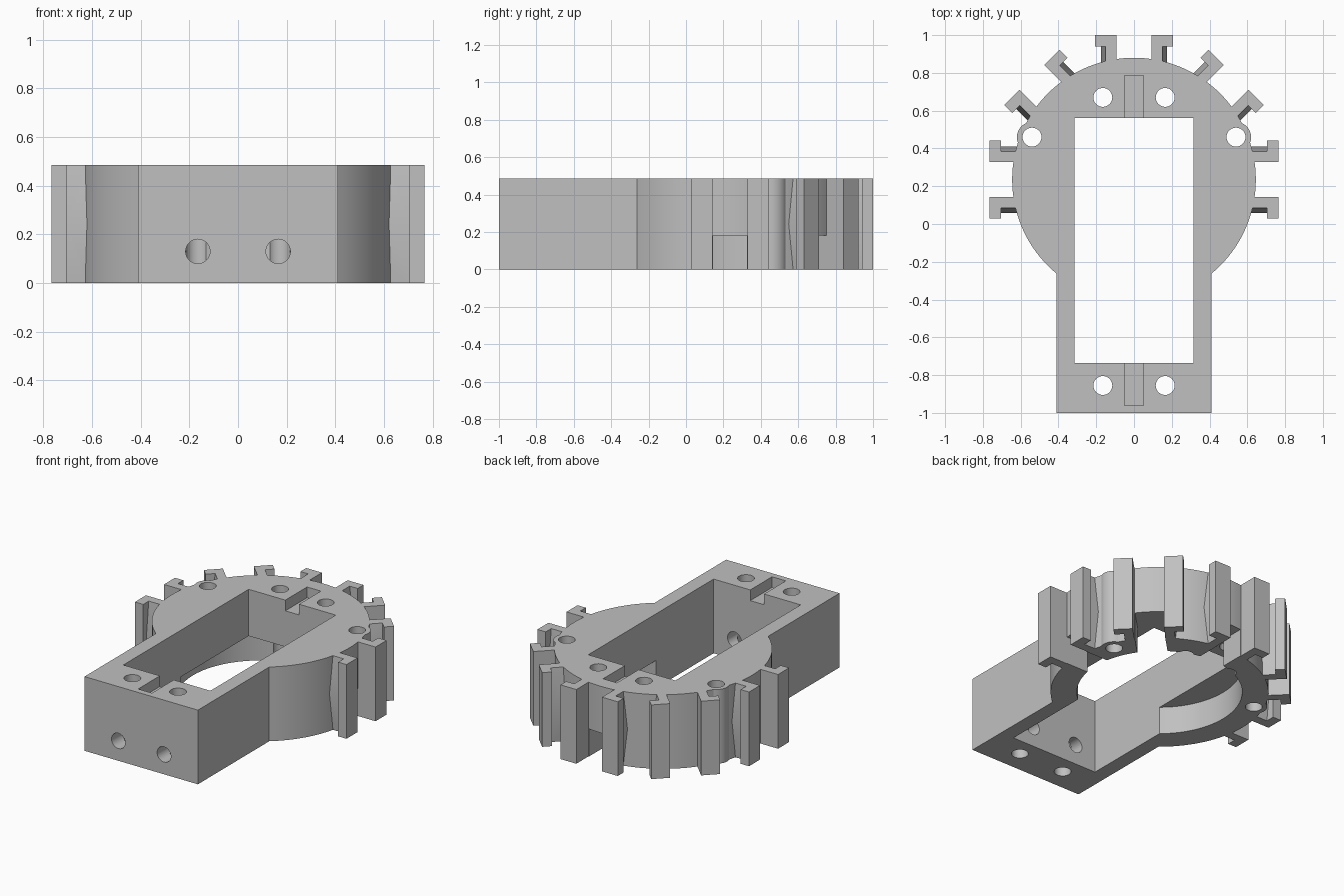
import bpy, bmesh, math
from mathutils import Matrix, Vector

if "Cube" in bpy.data.objects:
    bpy.data.objects.remove(bpy.data.objects["Cube"], do_unlink=True)

H = 0.485            # overall height
CY = 0.235           # y of the ring centre
RING = 0.645         # ring radius
BORE = 0.05          # screw hole radius
CAVITY_TOP = 0.18    # height of the underside cavity and channels
INNER = 0.093        # flush side of each clip

grey = bpy.data.materials.new("matte_grey")
grey.use_nodes = True
colour = (0.53, 0.53, 0.53, 1)
grey.diffuse_color = colour
grey.node_tree.nodes["Principled BSDF"].inputs["Base Color"].default_value = colour


def finish(name, bm):
    bmesh.ops.recalc_face_normals(bm, faces=bm.faces)
    mesh = bpy.data.meshes.new(name)
    bm.to_mesh(mesh)
    bm.free()
    mesh.materials.append(grey)
    obj = bpy.data.objects.new(name, mesh)
    bpy.context.collection.objects.link(obj)
    return obj


def prism(name, points, direction, matrix=Matrix()):
    """Extrude a closed planar profile along a direction."""
    bm = bmesh.new()
    face = bm.faces.new([bm.verts.new(p) for p in points])
    new = bmesh.ops.extrude_face_region(bm, geom=[face])["geom"]
    moved = [v for v in new if isinstance(v, bmesh.types.BMVert)]
    bmesh.ops.translate(bm, verts=moved, vec=Vector(direction))
    bm.transform(matrix)
    return finish(name, bm)


def box(name, x, y, z, matrix=Matrix()):
    corners = [(x[0], y[0], z[0]), (x[1], y[0], z[0]), (x[1], y[1], z[0]), (x[0], y[1], z[0])]
    return prism(name, corners, (0, 0, z[1] - z[0]), matrix)


def cylinder(name, centre, radius, length, sides=32, along_y=False):
    bm = bmesh.new()
    turn = Matrix.Rotation(math.pi / 2, 4, "X") if along_y else Matrix()
    bmesh.ops.create_cone(bm, cap_ends=True, segments=sides, radius1=radius, radius2=radius,
                          depth=length, matrix=Matrix.Translation(centre) @ turn)
    return finish(name, bm)


add, cut = [], []

# Disc with a rectangular arm towards the front
body = cylinder("mount_body", (0, CY, H / 2), RING, H, 128)
add.append(box("arm", (-0.41, 0.41), (-1, 0.2), (0, H)))

# Screw bosses and their holes on the disc sides
for side in (-1, 1):
    add.append(cylinder("boss", (side * 0.54, 0.46, H / 2), 0.08, H))
    cut.append(cylinder("side_hole", (side * 0.54, 0.46, H / 2), BORE, 1))
    for y in (0.67, -0.855):
        cut.append(cylinder("end_hole", (side * 0.165, y, H / 2), BORE, 1))
    cut.append(cylinder("front_hole", (side * 0.165, -0.9, 0.13), BORE, 0.5, along_y=True))

# Clip pairs around the disc, with a channel under each pair
for step in range(5):
    place = Matrix.Translation((0, CY, 0)) @ Matrix.Rotation(step * math.pi / 4, 4, "Z")
    for side in (-1, 1):
        mirror = place @ Matrix.Diagonal((1, side, 1, 1))
        stem = [(INNER, 0), (0.15, 0), (0.176, H / 2), (0.15, H), (INNER, H)]
        add.append(prism("clip_stem", [(0.57, v, z) for v, z in stem], (0.15, 0, 0), mirror))
        add.append(box("clip_cap", (0.705, 0.765), (INNER, 0.207), (0, H), mirror))
    cut.append(box("channel", (0.2, 0.695), (-0.09, 0.09), (-0.1, CAVITY_TOP), place))

# Central window, round underside cavity and two shallow top slots
cut.append(box("window", (-0.315, 0.315), (-0.735, 0.56), (-0.2, 0.7)))
cut.append(cylinder("cavity", (0, CY, CAVITY_TOP - 0.25), 0.49, 0.5, 96))
cut.append(box("back_slot", (-0.05, 0.05), (0.5, 0.785), (H - 0.07, 0.7)))
cut.append(box("front_slot", (-0.05, 0.05), (-0.96, -0.7), (H - 0.07, 0.7)))

# Combine all parts into one solid
for operation, parts in (("UNION", add), ("DIFFERENCE", cut)):
    for part in parts:
        part.hide_render = True
        mod = body.modifiers.new(part.name, "BOOLEAN")
        mod.operation = operation
        mod.solver = "EXACT"
        mod.object = part

bpy.context.view_layer.update()
graph = bpy.context.evaluated_depsgraph_get()
solid = bpy.data.meshes.new_from_object(body.evaluated_get(graph))
body.modifiers.clear()
body.data = solid
for part in add + cut:
    bpy.data.objects.remove(part, do_unlink=True)

solid.materials.clear()
solid.materials.append(grey)
for face in solid.polygons:
    face.material_index = 0

# Smooth the round walls and keep the edges crisp
bpy.ops.object.select_all(action="DESELECT")
body.select_set(True)
bpy.context.view_layer.objects.active = body
bpy.ops.object.shade_smooth_by_angle(angle=math.radians(20))
